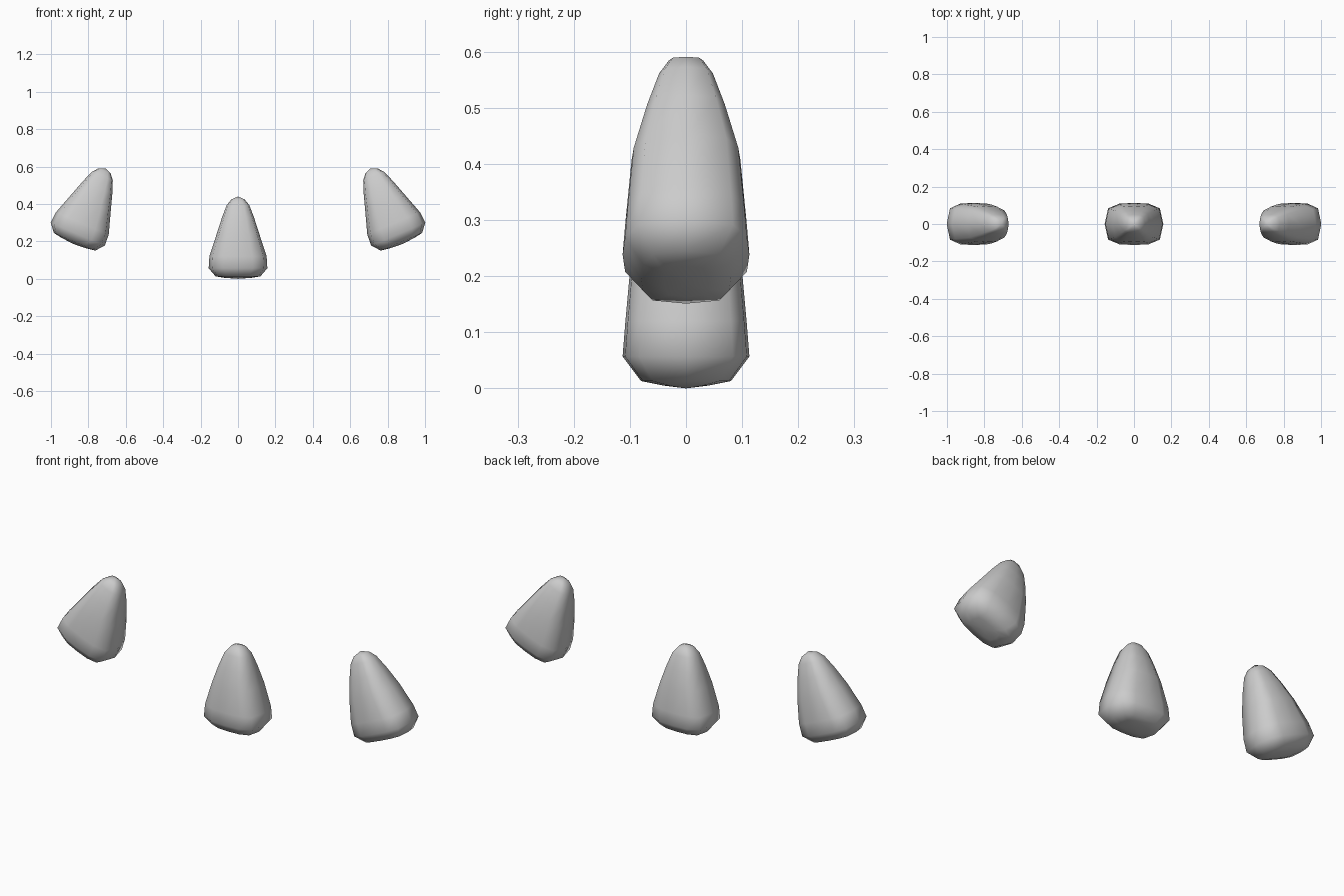
import bpy, bmesh, math

cube = bpy.data.objects.get("Cube")
if cube:
    bpy.data.objects.remove(cube, do_unlink=True)

grey = bpy.data.materials.new("pale grey")
grey.use_nodes = True
colour = (0.6, 0.6, 0.6, 1)
grey.diffuse_color = colour
grey.node_tree.nodes["Principled BSDF"].inputs["Base Color"].default_value = colour

# Rounded-box cross-sections: height, half width, half depth
RINGS = [(0.005, 0.07, 0.04), (0.013, 0.12, 0.08), (0.057, 0.157, 0.113),
         (0.12, 0.153, 0.108), (0.24, 0.114, 0.097), (0.33, 0.085, 0.072),
         (0.395, 0.06, 0.05), (0.425, 0.035, 0.032)]
HEIGHT = 0.44
QUARTER = [(1, 0), (0.88, 0.74), (0.5, 0.96)]


def section():
    """Mirror the quarter outline into a full loop."""
    right = QUARTER + [(0, 1)]
    half = right + [(-x, y) for x, y in reversed(QUARTER)]
    return half + [(x, -y) for x, y in reversed(half[1:-1])]


def stone(name, x, z, tilt):
    bm = bmesh.new()
    loops = [[bm.verts.new((a * u, b * v, h)) for u, v in section()]
             for h, a, b in RINGS]
    n = len(loops[0])
    for low, high in zip(loops, loops[1:]):
        for i in range(n):
            j = (i + 1) % n
            bm.faces.new((low[i], low[j], high[j], high[i]))
    # Close the base and the tip
    for loop, h in ((loops[0], 0), (loops[-1], HEIGHT)):
        pole = bm.verts.new((0, 0, h))
        for i in range(n):
            bm.faces.new((loop[i], loop[(i + 1) % n], pole))
    bmesh.ops.recalc_face_normals(bm, faces=bm.faces)
    for face in bm.faces:
        face.smooth = True
    mesh = bpy.data.meshes.new(name)
    bm.to_mesh(mesh)
    bm.free()
    mesh.materials.append(grey)
    obj = bpy.data.objects.new(name, mesh)
    obj.location = (x, 0, z)
    obj.rotation_euler.y = math.radians(tilt)
    bpy.context.collection.objects.link(obj)


# Upright middle stone, and a mirrored pair leaning inward
stone("middle_stone", 0, 0, 0)
for name, side in (("left_stone", 1), ("right_stone", -1)):
    stone(name, 0.879 * side, 0.186, -23 * side)
